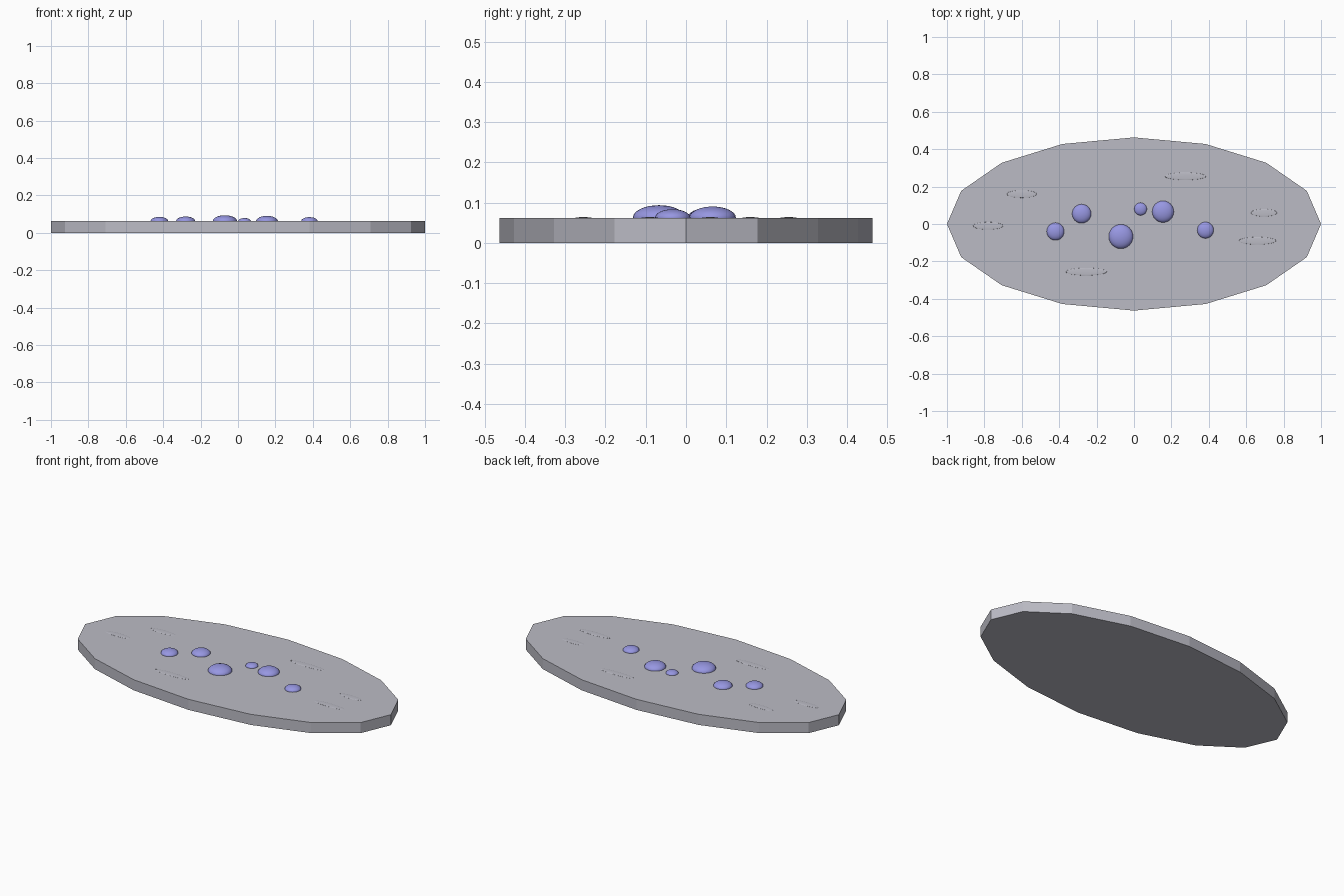
import bpy, bmesh
from mathutils import Matrix

if "Cube" in bpy.data.objects:
    bpy.data.objects.remove(bpy.data.objects["Cube"])

TOP = 0.0625      # height of the slab
HALF_Y = 0.463    # half width of the slab


def material(name, rgb):
    m = bpy.data.materials.new(name)
    m.diffuse_color = (*rgb, 1)
    m.use_nodes = True
    m.node_tree.nodes["Principled BSDF"].inputs["Base Color"].default_value = m.diffuse_color
    return m


GREY = material("pale_grey", (0.50, 0.50, 0.56))
VIOLET = material("soft_violet", (0.31, 0.31, 0.76))


def add_object(name, bm, mat, smooth=False):
    mesh = bpy.data.meshes.new(name)
    for f in bm.faces:
        f.smooth = smooth
    bm.to_mesh(mesh)
    bm.free()
    mesh.materials.append(mat)
    obj = bpy.data.objects.new(name, mesh)
    bpy.context.collection.objects.link(obj)
    return obj


def dome(name, x, y, rx, ry, height, mat):
    """Upper half of an ellipsoid resting on the slab."""
    bm = bmesh.new()
    bmesh.ops.create_uvsphere(bm, u_segments=24, v_segments=16, radius=1)
    geom = bm.verts[:] + bm.edges[:] + bm.faces[:]
    bmesh.ops.bisect_plane(bm, geom=geom, plane_co=(0, 0, -0.02),
                           plane_no=(0, 0, -1), clear_outer=True)
    bmesh.ops.transform(bm, verts=bm.verts,
                        matrix=Matrix.Translation((x, y, TOP)) @ Matrix.Diagonal((rx, ry, height, 1)))
    return add_object(name, bm, mat, True)


# Sixteen-sided oval slab
bm = bmesh.new()
bmesh.ops.create_cone(bm, cap_ends=True, segments=16, radius1=1, radius2=1, depth=1)
bmesh.ops.transform(bm, verts=bm.verts,
                    matrix=Matrix.Translation((0, 0, TOP / 2)) @ Matrix.Diagonal((1, HALF_Y, TOP, 1)))
add_object("oval_slab", bm, GREY)

# Violet droplets: x, y, radius
drops = [(-0.42, -0.04, 0.047), (-0.28, 0.055, 0.051), (-0.07, -0.067, 0.065),
         (0.035, 0.08, 0.034), (0.155, 0.066, 0.058), (0.382, -0.033, 0.044)]
for i, (x, y, r) in enumerate(drops):
    dome(f"droplet_{i + 1}", x, y, r, r, r * 0.48, VIOLET)

# Barely raised grey ripples: x, y, half length
ripples = [(-0.78, -0.01, 0.08), (-0.60, 0.16, 0.08), (-0.255, -0.255, 0.11),
           (0.275, 0.255, 0.11), (0.66, -0.09, 0.10), (0.695, 0.06, 0.07)]
for i, (x, y, h) in enumerate(ripples):
    dome(f"ripple_{i + 1}", x, y, h, 0.02, 0.0015, GREY)
